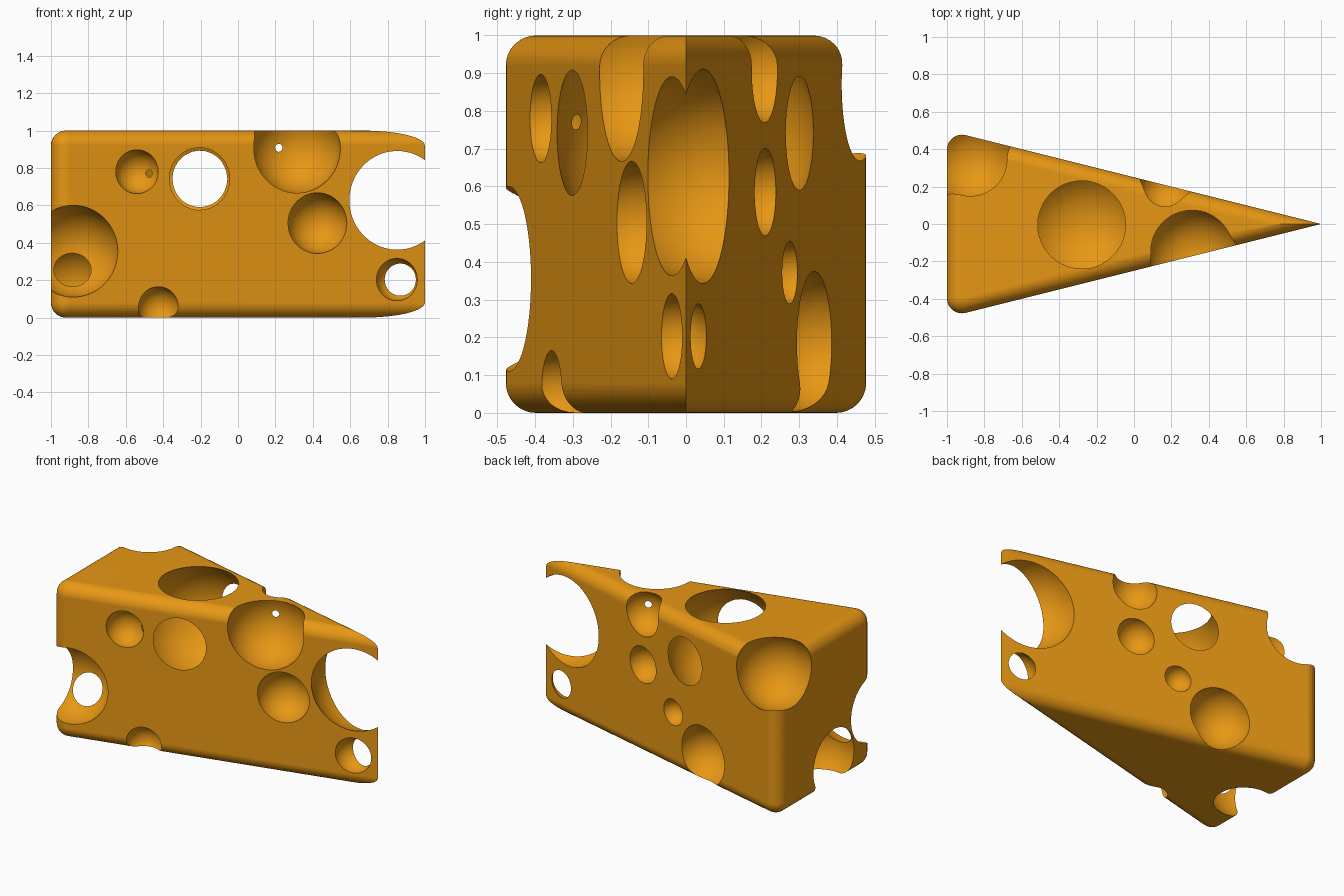
import bpy, bmesh
from math import sin, cos, pi, atan2, hypot
from mathutils import Vector

if "Cube" in bpy.data.objects:
    bpy.data.objects.remove(bpy.data.objects["Cube"])

R = 0.08                     # edge rounding of the wedge
SLOPE = atan2(0.5, 2.0)      # half angle of the wedge tip
SEG = 8

def outline(d, z):
    """Wedge outline inset by d: sharp tip, two rounded back corners."""
    cx = -1 + R
    cy = 0.25 * (1 - cx) - R / cos(SLOPE)
    rad = R - d
    pts = [Vector((1 - d / sin(SLOPE), 0, z))]
    arc = [pi / 2 - SLOPE + (pi / 2 + SLOPE) * i / SEG for i in range(SEG + 1)]
    pts += [Vector((cx + rad * cos(a), cy + rad * sin(a), z)) for a in arc]
    pts += [Vector((cx + rad * cos(a), -cy - rad * sin(a), z)) for a in reversed(arc)]
    return pts

# wedge body: stacked outlines following a quarter circle at bottom and top
levels = [(R * (1 - sin(i * pi / 2 / SEG)), R * (1 - cos(i * pi / 2 / SEG)))
          for i in range(SEG + 1)]            # (inset, height), bottom last->first
levels = [(R * (1 - sin(t)), R * (1 - cos(t))) for t in
          [i * pi / 2 / SEG for i in range(SEG + 1)]]
levels += [(d, 1 - z) for d, z in reversed(levels)]
bm = bmesh.new()
rings = [[bm.verts.new(p) for p in outline(d, z)] for d, z in levels]
n = len(rings[0])
for a, b in zip(rings, rings[1:]):
    for i in range(n):
        j = (i + 1) % n
        bm.faces.new((a[i], a[j], b[j], b[i]))
bm.faces.new(rings[0][::-1])
bm.faces.new(rings[-1])
bmesh.ops.remove_doubles(bm, verts=bm.verts, dist=1e-5)
bmesh.ops.recalc_face_normals(bm, faces=bm.faces)
mesh = bpy.data.meshes.new("cheese_wedge")
bm.to_mesh(mesh)
bm.free()
cheese = bpy.data.objects.new("cheese_wedge", mesh)
bpy.context.collection.objects.link(cheese)

# round holes: x, y, z, radius
HOLES = [
    (-0.28, -0.004, 0.742, 0.349),   # large top hole, breaks through both sides
    (0.31, -0.147, 0.905, 0.24),     # front top
    (0.165, 0.202, 0.91, 0.141),     # back top
    (-0.54, -0.385, 0.78, 0.117),    # front small
    (0.425, -0.144, 0.505, 0.162),   # front middle
    (-0.88, -0.47, 0.355, 0.245),    # front rear corner
    (-0.89, -0.08, 0.16, 0.235),     # bottom rear
    (-0.425, -0.356, 0.055, 0.11),   # front bottom
    (0.825, 0.067, 0.627, 0.285),    # tip
    (0.85, -0.038, 0.203, 0.113),    # tip low
    (0.16, 0.21, 0.585, 0.116),      # back middle
    (-0.10, 0.275, 0.372, 0.083),    # back small
    (-0.36, 0.34, 0.185, 0.19),      # back bottom
    (-0.875, 0.345, 0.87, 0.235),    # back top corner
]
for x, y, z, r in HOLES:
    bpy.ops.mesh.primitive_uv_sphere_add(segments=64, ring_count=32, radius=r,
                                         location=(x, y, z), rotation=(0.37, 0.23, 0.11))
    cutter = bpy.context.object
    cutter.name = "hole_cutter"
    cutter.hide_render = True
    mod = cheese.modifiers.new("hole", 'BOOLEAN')
    mod.operation = 'DIFFERENCE'
    mod.solver = 'EXACT'
    mod.object = cutter
    bpy.context.view_layer.objects.active = cheese
    bpy.ops.object.modifier_apply(modifier=mod.name)
    bpy.data.objects.remove(cutter)

# smooth shading and colour
bpy.ops.object.select_all(action='DESELECT')
cheese.select_set(True)
bpy.context.view_layer.objects.active = cheese
bpy.ops.object.shade_smooth_by_angle(angle=pi / 6)
wn = cheese.modifiers.new("even_shading", 'WEIGHTED_NORMAL')
wn.keep_sharp = True
mat = bpy.data.materials.new("cheese_orange")
mat.diffuse_color = (0.8, 0.31, 0.007, 1)
mat.use_nodes = True
mat.node_tree.nodes["Principled BSDF"].inputs["Base Color"].default_value = mat.diffuse_color
cheese.data.materials.clear()
cheese.data.materials.append(mat)
